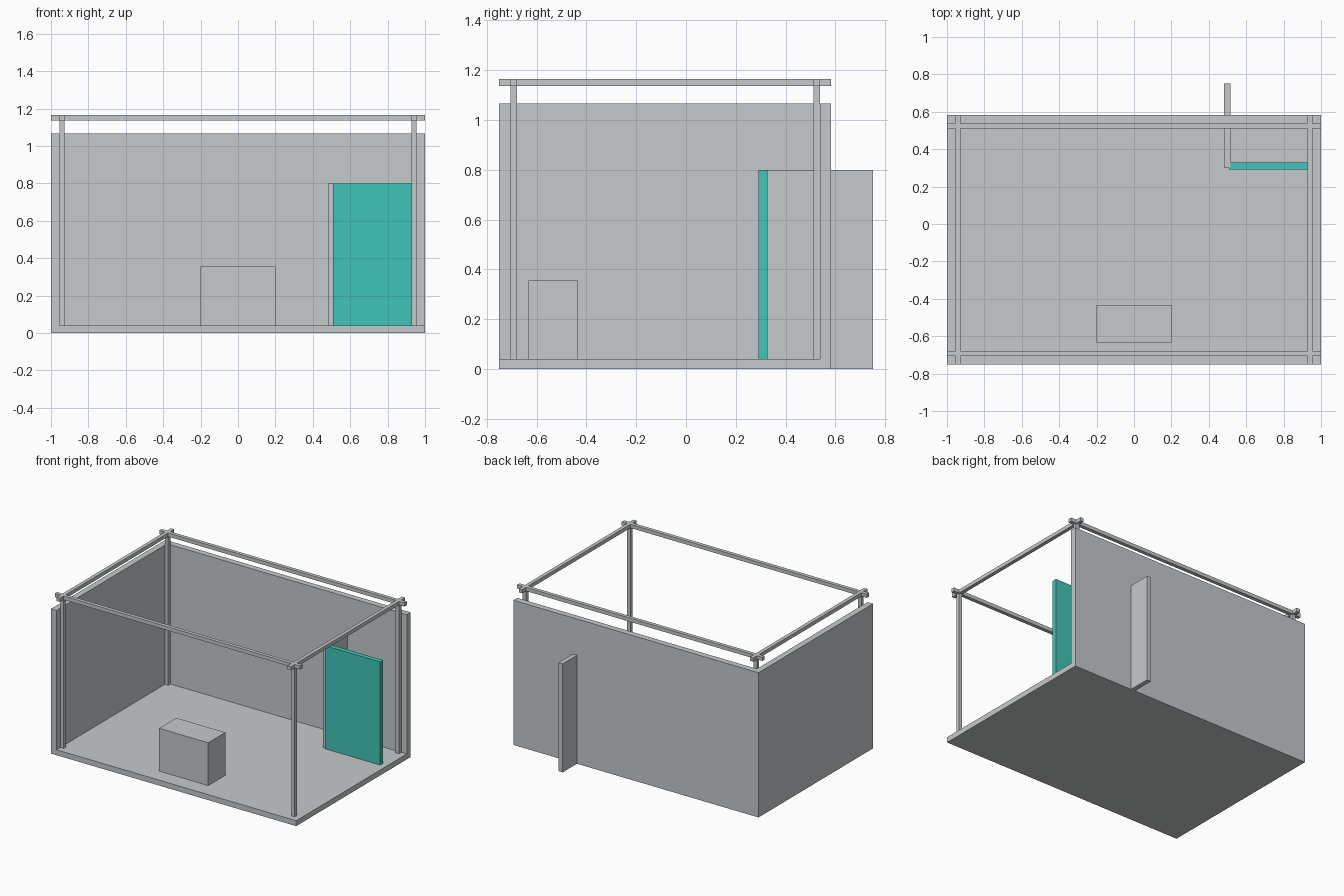
import bpy

if "Cube" in bpy.data.objects:
    bpy.data.objects.remove(bpy.data.objects["Cube"])


def material(name, rgb):
    m = bpy.data.materials.new(name)
    m.diffuse_color = (*rgb, 1.0)
    m.use_nodes = True
    m.node_tree.nodes["Principled BSDF"].inputs["Base Color"].default_value = m.diffuse_color
    return m


grey = material("light_grey", (0.56, 0.59, 0.605))
teal = material("teal", (0.052, 0.56, 0.48))


def box(name, x, y, z, mat=grey):
    """Axis-aligned box from (min, max) ranges."""
    sx, sy, sz = (r[1] - r[0] for r in (x, y, z))
    bpy.ops.mesh.primitive_cube_add(
        size=1, location=(sum(x) / 2, sum(y) / 2, sum(z) / 2))
    ob = bpy.context.object
    ob.name = name
    ob.data.name = name
    for v in ob.data.vertices:
        v.co = (v.co.x * sx, v.co.y * sy, v.co.z * sz)
    ob.data.materials.append(mat)
    return ob


# Overall footprint and heights
X0, X1 = -1.0, 1.0
Y0, Y1 = -0.75, 0.583
FLOOR, WALL_TOP = 0.04, 1.067
WALL = 0.0444          # wall thickness and frame inset
BAR = 0.027            # frame bar thickness
BEAM_LOW, BEAM_TOP = 1.137, 1.164

# Floor slab and the two walls
box("floor", (X0 + WALL, X1), (Y0, Y1 - WALL), (0, FLOOR))
box("back_wall", (X0 + WALL, X1), (Y1 - WALL, Y1), (0, WALL_TOP))
box("left_wall", (X0, X0 + WALL), (Y0, Y1), (0, WALL_TOP))

# Frame: bar positions inset from each edge
bars_x = {"left": (X0 + WALL, X0 + WALL + BAR),
          "right": (X1 - WALL - BAR, X1 - WALL)}
bars_y = {"front": (Y0 + WALL, Y0 + WALL + BAR),
          "back": (Y1 - WALL - BAR, Y1 - WALL)}

# Corner posts
for side, xr in bars_x.items():
    for end, yr in bars_y.items():
        box(f"{end}_{side}_post", xr, yr, (FLOOR, BEAM_LOW))

# Overhanging top beams, crossing at the corners
for side, xr in bars_x.items():
    box(f"{side}_beam", xr, (Y0, Y1), (BEAM_LOW, BEAM_TOP))
for end, yr in bars_y.items():
    box(f"{end}_beam", (X0, X1), yr, (BEAM_LOW, BEAM_TOP))

# Counter block
box("counter", (-0.2, 0.2), (-0.633, -0.433), (FLOOR, 0.356))

# Teal panel and the partition running out through the back wall
box("teal_panel", (0.507, 0.955), (0.292, 0.328), (0.002, 0.8), teal)
box("partition", (0.481, 0.515), (0.303, 0.75), (0, 0.8))
